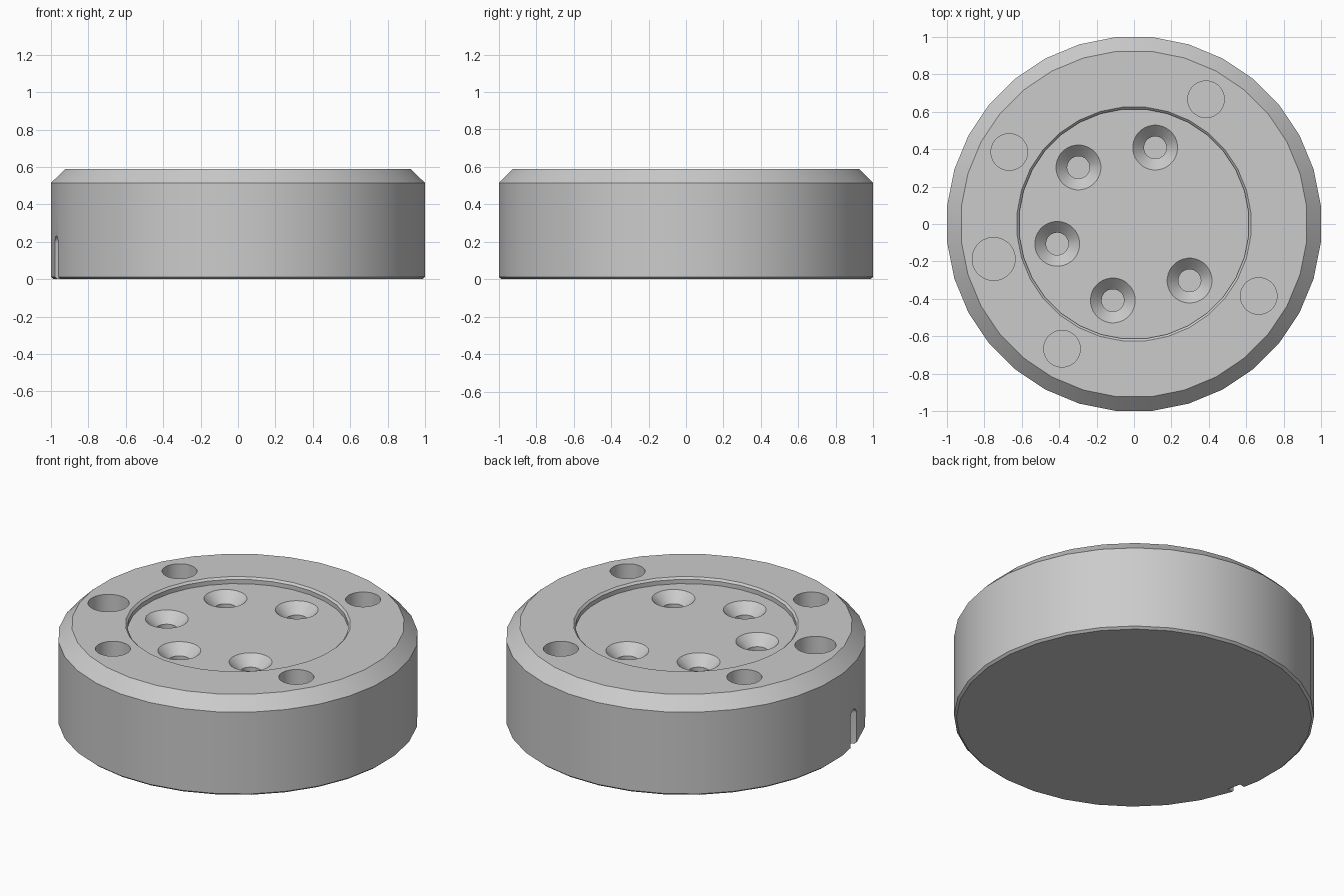
import bpy, bmesh
from math import sin, cos, pi, radians

cube = bpy.data.objects.get("Cube")
if cube:
    bpy.data.objects.remove(cube, do_unlink=True)

grey = bpy.data.materials.new("machined grey")
grey.use_nodes = True
COLOUR = (0.6, 0.6, 0.6, 1)
grey.diffuse_color = COLOUR
grey.node_tree.nodes["Principled BSDF"].inputs["Base Color"].default_value = COLOUR

TOP, FLOOR, PORT_ANGLE = 0.59, 0.552, 194


def to_object(name, bm):
    bmesh.ops.recalc_face_normals(bm, faces=bm.faces)
    mesh = bpy.data.meshes.new(name)
    bm.to_mesh(mesh)
    bm.free()
    mesh.materials.append(grey)
    obj = bpy.data.objects.new(name, mesh)
    bpy.context.collection.objects.link(obj)
    return obj


def turned(name, profile, centre=(0, 0), sides=32):
    """Revolve (radius, height) points and cap both ends."""
    bm = bmesh.new()
    rings = []
    for r, z in profile:
        angles = [(i + 0.5) * 2 * pi / sides for i in range(sides)]
        rings.append([bm.verts.new((centre[0] + r * cos(a), centre[1] + r * sin(a), z)) for a in angles])
    for low, high in zip(rings, rings[1:]):
        for i in range(sides):
            j = (i + 1) % sides
            bm.faces.new((low[i], low[j], high[j], high[i]))
    bm.faces.new(rings[0])
    bm.faces.new(rings[-1])
    return to_object(name, bm)


def polar(radius, degrees):
    return radius * cos(radians(degrees)), radius * sin(radians(degrees))


# Chamfered body with a shallow round recess
body = turned("flange_body", [(0.99, 0), (1.004, 0.012), (1.004, 0.515), (0.928, TOP),
                              (0.628, TOP), (0.616, TOP - 0.012), (0.616, FLOOR)])
cutters = []

# Countersunk screw holes in the recess, with one of six places left empty
for k in range(5):
    cutters.append(turned("countersink_cutter",
                          [(0.06, 0.2), (0.06, FLOOR - 0.06), (0.12, FLOOR), (0.12, TOP + 0.1)],
                          polar(0.424, 74.5 + 60 * k)))

# Four plain holes and one larger port in the rim
for k in range(4):
    cutters.append(turned("rim_hole_cutter", [(0.098, 0.25), (0.098, TOP + 0.1)],
                          polar(0.77, 60 + 90 * k)))
cutters.append(turned("port_cutter", [(0.115, 0.25), (0.115, TOP + 0.1)], polar(0.773, PORT_ANGLE)))

# Arched notch in the side wall, below the port
bm = bmesh.new()
half = 0.042
outline = [(-half, -0.1), (half, -0.1)]
outline += [(half * cos(pi * i / 12), 0.19 + half * sin(pi * i / 12)) for i in range(13)]
face = bm.faces.new([bm.verts.new((0.95, y, z)) for y, z in outline])
extruded = bmesh.ops.extrude_face_region(bm, geom=[face])["geom"]
bmesh.ops.translate(bm, vec=(0.2, 0, 0), verts=[g for g in extruded if isinstance(g, bmesh.types.BMVert)])
notch = to_object("notch_cutter", bm)
notch.rotation_euler.z = radians(PORT_ANGLE)
cutters.append(notch)

# Cut everything out of the body, then drop the cutters
bpy.context.view_layer.objects.active = body
for cutter in cutters:
    cutter.hide_render = True
    mod = body.modifiers.new("cut", "BOOLEAN")
    mod.operation, mod.solver, mod.object = "DIFFERENCE", "EXACT", cutter
    bpy.ops.object.modifier_apply(modifier=mod.name)
    bpy.data.objects.remove(cutter, do_unlink=True)

bpy.ops.object.select_all(action="DESELECT")
body.select_set(True)
bpy.ops.object.shade_smooth_by_angle(angle=radians(30))
